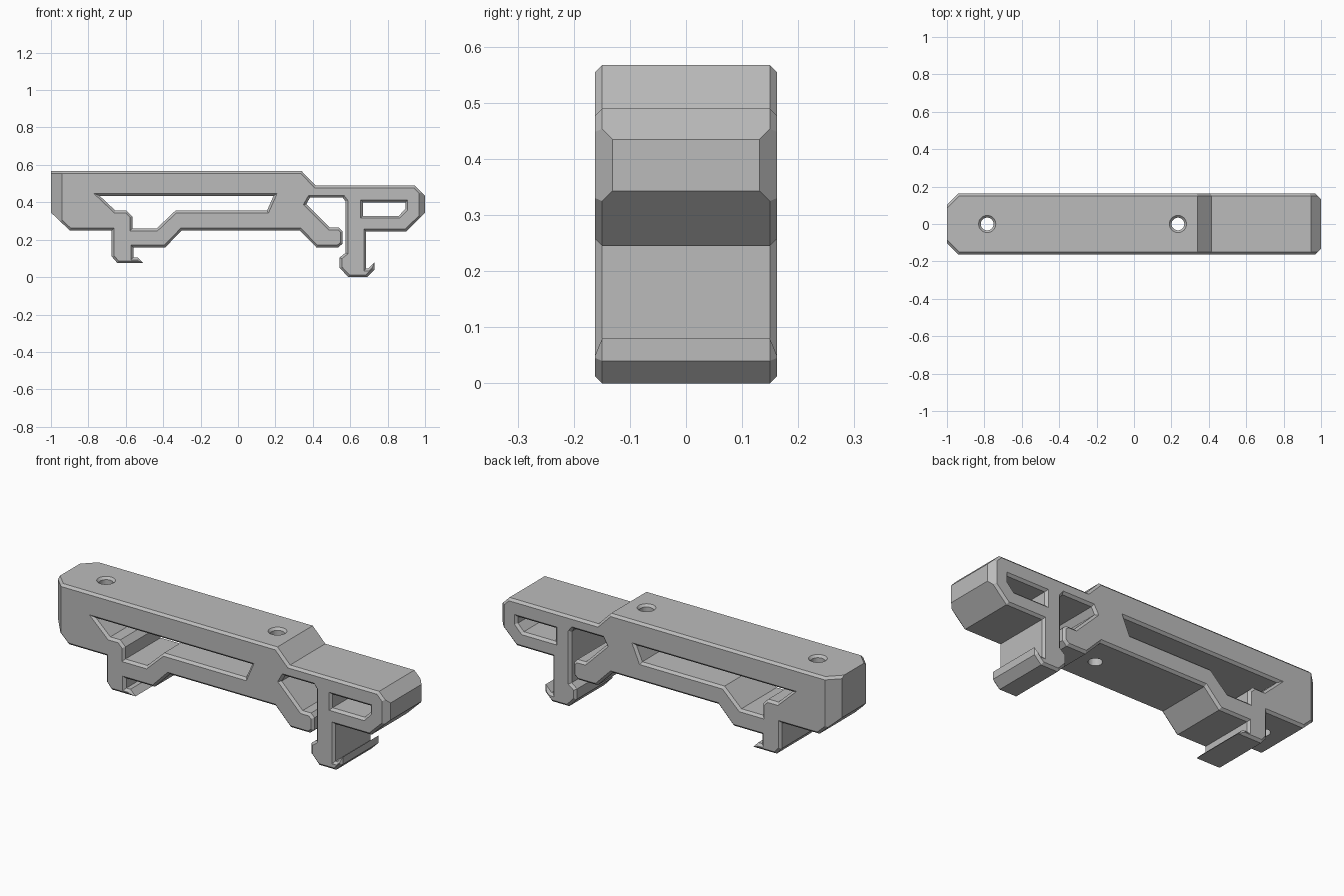
import bpy, bmesh, math
from mathutils import Vector

cube = bpy.data.objects.get("Cube")
if cube:
    bpy.data.objects.remove(cube)

HALF, EDGE, TOP = 0.162, 0.0125, 0.567

grey = bpy.data.materials.new("plain grey")
grey.use_nodes = True
grey.diffuse_color = (0.5, 0.5, 0.5, 1)
grey.node_tree.nodes["Principled BSDF"].inputs["Base Color"].default_value = (0.5, 0.5, 0.5, 1)

# Side profile, clockwise from the top left corner
body = [
    (-1, TOP), (0.34, TOP), (0.415, 0.49), (0.945, 0.49), (1, 0.435), (1, 0.343), (0.9, 0.245),
    # hooked clamp leg
    (0.685, 0.245), (0.685, 0.045), (0.695, 0.045), (0.73, 0.08), (0.73, 0.04), (0.69, 0),
    (0.59, 0), (0.543, 0.05), (0.543, 0.105), (0.575, 0.13),
    # slot between leg and nose
    (0.575, 0.405), (0.56, 0.425), (0.385, 0.425), (0.365, 0.39), (0.49, 0.265), (0.54, 0.265),
    (0.56, 0.245), (0.56, 0.18), (0.535, 0.158), (0.42, 0.158), (0.33, 0.25),
    # small fixed foot
    (-0.3, 0.25), (-0.39, 0.158), (-0.56, 0.158), (-0.56, 0.105), (-0.535, 0.105),
    (-0.505, 0.075), (-0.645, 0.075), (-0.675, 0.11), (-0.675, 0.25), (-0.9, 0.25), (-1, 0.345),
]
long_window = [
    (-0.74, 0.435), (0.19, 0.435), (0.155, 0.355), (-0.335, 0.355), (-0.435, 0.26),
    (-0.565, 0.26), (-0.565, 0.325), (-0.595, 0.355), (-0.655, 0.355),
]
end_window = [(0.668, 0.4), (0.895, 0.4), (0.895, 0.365), (0.86, 0.328), (0.668, 0.328)]


def offset(points, dist):
    """Mitred offset, towards the inside of a clockwise outline."""
    pts = [Vector(p) for p in points]
    out = []
    for i, p in enumerate(pts):
        a = (p - pts[i - 1]).normalized()
        b = (pts[(i + 1) % len(pts)] - p).normalized()
        na, nb = Vector((a.y, -a.x)), Vector((b.y, -b.x))
        out.append(p + (na + nb) * dist / (1 + na.dot(nb)))
    return out


def loft(bm, rings):
    """Skin successive rings of points; return the first and last edge loops."""
    vs = [[bm.verts.new(p) for p in ring] for ring in rings]
    n = len(vs[0])
    for lo, hi in zip(vs, vs[1:]):
        for i in range(n):
            j = (i + 1) % n
            bm.faces.new((lo[i], lo[j], hi[j], hi[i]))
    return [[bm.edges.get((r[i - 1], r[i])) for i in range(n)] for r in (vs[0], vs[-1])]


def finish(bm, name):
    bmesh.ops.recalc_face_normals(bm, faces=bm.faces[:])
    mesh = bpy.data.meshes.new(name)
    bm.to_mesh(mesh)
    bm.free()
    obj = bpy.data.objects.new(name, mesh)
    bpy.context.collection.objects.link(obj)
    mesh.materials.append(grey)
    return obj


# Solid body with chamfered rims around the outline and both windows
bm = bmesh.new()
caps = [[], []]
for outline, side in ((body, 1), (long_window, -1), (end_window, -1)):
    inner = offset(outline, EDGE * side)
    layers = ((inner, -HALF), (outline, EDGE - HALF), (outline, HALF - EDGE), (inner, HALF))
    loops = loft(bm, [[(x, y, z) for x, z in pts] for pts, y in layers])
    for cap, loop in zip(caps, loops):
        cap.extend(loop)
for cap, y in zip(caps, (-1, 1)):
    bmesh.ops.triangle_fill(bm, use_beauty=True, edges=cap, normal=(0, y, 0))
bmesh.ops.recalc_face_normals(bm, faces=bm.faces[:])


def slice_off(point, normal):
    bmesh.ops.bisect_plane(bm, geom=bm.verts[:] + bm.edges[:] + bm.faces[:], dist=1e-5,
                           plane_co=point, plane_no=normal, clear_outer=True)
    bmesh.ops.holes_fill(bm, edges=[e for e in bm.edges if e.is_boundary], sides=0)


# Cut the upright corners at both ends
for end, size in ((-1, 0.06), (1, 0.031)):
    for side in (-1, 1):
        normal = Vector((end, side, 0)).normalized()
        point = Vector((end, side * (HALF - size), TOP))
        slice_off(point, normal)
        if end < 0:
            slice_off(point - normal * EDGE, normal + Vector((0, 0, 1)))
bracket = finish(bm, "rail_bracket")

# Countersunk screw holes through the top
for k, x in enumerate((-0.785, 0.235)):
    bm = bmesh.new()
    rings = []
    for z, r in ((0.2, 0.034), (TOP - 0.012, 0.034), (TOP + 0.012, 0.058)):
        angles = [math.tau * i / 32 for i in range(32)]
        rings.append([(x + r * math.cos(a), r * math.sin(a), z) for a in angles])
    for loop in loft(bm, rings):
        bmesh.ops.edgeloop_fill(bm, edges=loop)
    cutter = finish(bm, f"screw_hole_cutter_{k + 1}")
    cutter.hide_render = True
    cutter.hide_set(True)
    cutter.display_type = 'WIRE'
    cut = bracket.modifiers.new(f"screw_hole_{k + 1}", 'BOOLEAN')
    cut.operation, cut.solver, cut.object = 'DIFFERENCE', 'EXACT', cutter

# Bake the holes and drop the cutters
bpy.context.view_layer.update()
evaluated = bracket.evaluated_get(bpy.context.evaluated_depsgraph_get())
baked = bpy.data.meshes.new_from_object(evaluated)
bracket.modifiers.clear()
bracket.data = baked
for obj in [o for o in bpy.data.objects if o.name.startswith("screw_hole_cutter")]:
    bpy.data.objects.remove(obj)
